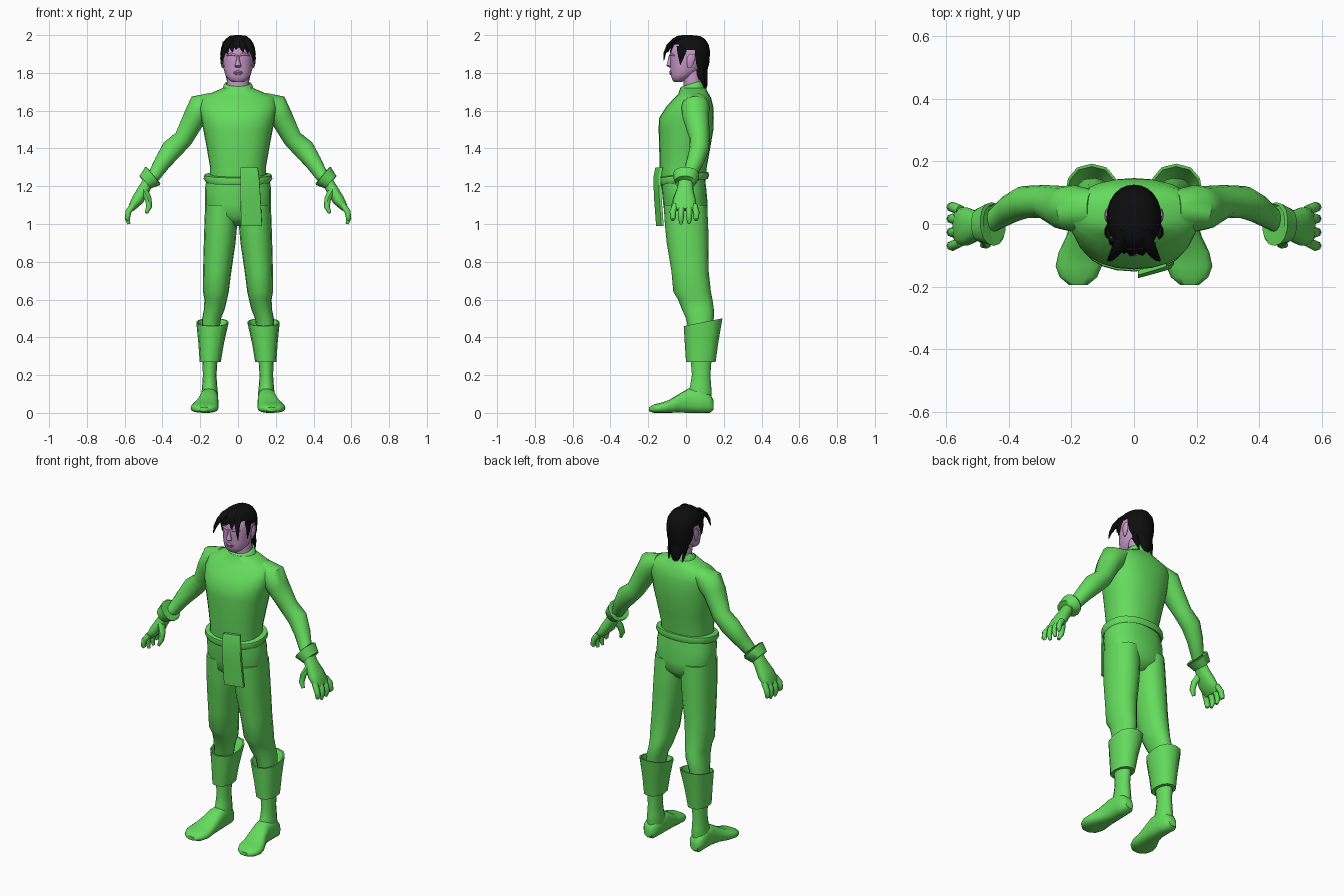
import bpy, bmesh, math
from mathutils import Vector as V


def material(name, rgb):
    m = bpy.data.materials.new(name)
    m.diffuse_color = (*rgb, 1)
    return m


GREEN = material("green cloth", (0.13, 0.72, 0.11))
SKIN = material("pink skin", (0.58, 0.32, 0.58))
BLACK = material("black hair", (0.004, 0.004, 0.004))


def spow(c, e):
    return math.copysign(abs(c) ** e, c)


def loft(name, rings, mat, n=16, p=2.0, mirror=False, caps=True, keep=None, angle=50):
    """Skin a list of (centre, u axis, v axis) superellipse rings."""
    bm = bmesh.new()
    loops = []
    for c, u, v in rings:
        loop = []
        for i in range(n):
            a = 2 * math.pi * i / n
            loop.append(bm.verts.new(c + u * spow(math.cos(a), 2 / p) + v * spow(math.sin(a), 2 / p)))
        loops.append(loop)
    for a, b in zip(loops, loops[1:]):
        for i in range(n):
            j = (i + 1) % n
            bm.faces.new((a[i], a[j], b[j], b[i]))
    if caps:
        bm.faces.new(loops[0])
        bm.faces.new(loops[-1])
    bmesh.ops.recalc_face_normals(bm, faces=bm.faces)
    if keep:
        cut = [f for f in bm.faces if not keep(f.calc_center_median())]
        bmesh.ops.delete(bm, geom=cut, context='FACES')
    me = bpy.data.meshes.new(name)
    bm.to_mesh(me)
    bm.free()
    me.materials.append(mat)
    ob = bpy.data.objects.new(name, me)
    bpy.context.collection.objects.link(ob)
    if mirror:
        ob.modifiers.new("mirror", 'MIRROR')
    bpy.context.view_layer.objects.active = ob
    ob.select_set(True)
    bpy.ops.object.shade_smooth_by_angle(angle=math.radians(angle))
    ob.select_set(False)
    return ob


def level(rows):
    """Rows of z, centre x, half width, front y, back y, optional tilt."""
    out = []
    for z, x, w, y0, y1, *t in rows:
        h = (y1 - y0) / 2
        out.append((V((x, (y0 + y1) / 2, z)), V((w, 0, 0)), V((0, h, h * (t[0] if t else 0)))))
    return out


def tube(rows, side=(0, 1, 0)):
    """Rows of x, y, z, radius along side, radius across it; rings follow the path."""
    pts = [V(r[:3]) for r in rows]
    out = []
    for i, r in enumerate(rows):
        t = (pts[min(i + 1, len(pts) - 1)] - pts[max(i - 1, 0)]).normalized()
        u = V(side)
        u = (u - t * u.dot(t)).normalized()
        out.append((pts[i], u * r[3], t.cross(u) * r[4]))
    return out


# Tunic body and collar
loft("tunic", level([(1.2, 0, .15, -.13, .1), (1.3, 0, .148, -.14, .11), (1.4, 0, .165, -.142, .128),
                     (1.5, 0, .184, -.145, .145), (1.56, 0, .195, -.143, .147), (1.62, 0, .208, -.105, .145),
                     (1.67, 0, .2, -.06, .132), (1.69, 0, .15, -.04, .12), (1.72, 0, .08, -.03, .105)]),
     GREEN, 24, 2.3)
loft("collar", level([(1.70, 0, .088, -.04, .108, .2), (1.74, 0, .074, -.03, .1, .3),
                      (1.745, 0, .064, -.02, .09, .3), (1.71, 0, .06, -.015, .085, .2)]), GREEN, caps=False)

# Trousers
loft("trouser_seat", level([(.99, 0, .06, -.06, .07), (1.04, 0, .155, -.112, .112), (1.1, 0, .176, -.12, .115),
                            (1.18, 0, .176, -.128, .108), (1.25, 0, .165, -.132, .1)]), GREEN, 20, 2.4)
loft("trouser_leg", level([(.40, .148, .045, .02, .13), (.5, .14, .05, 0, .147), (.55, .125, .055, -.022, .147),
                           (.6, .118, .06, -.042, .14), (.64, .117, .068, -.067, .132), (.75, .11, .075, -.077, .12),
                           (.9, .097, .084, -.102, .12), (1.0, .091, .087, -.112, .117),
                           (1.1, .088, .086, -.118, .112)]), GREEN, 16, 2.2, True)

# Belt with hanging sash
loft("belt", level([(1.235, 0, .15, -.13, .1, .1), (1.222, 0, .17, -.145, .115, .12), (1.24, 0, .182, -.152, .122, .12),
                    (1.26, 0, .178, -.15, .118, .12), (1.265, 0, .14, -.12, .1, .1)]), GREEN, 24, 2.3)
loft("sash", [(V((x, y, z)), V((w, .014, 0)), V((0, .008, 0))) for x, y, z, w in
              ((.058, -.142, 1.3, .046), (.062, -.152, 1.25, .05), (.066, -.15, 1.15, .053), (.072, -.138, .99, .056))],
     GREEN, 16, 8)

# Boots: turned-down cuff, shaft and foot
loft("boot_cuff", level([(.27, .147, .04, .02, .135), (.27, .147, .056, 0, .157), (.37, .142, .068, -.006, .172, .1),
                         (.48, .135, .086, -.012, .193, .2), (.48, .135, .079, -.005, .184, .2),
                         (.41, .14, .05, .01, .14, .1)]), GREEN, 12, 2.3, True)
loft("boot_shaft", level([(.05, .152, .042, 0, .13), (.1, .15, .044, .005, .138), (.14, .15, .04, .02, .135),
                          (.2, .15, .036, .03, .13), (.32, .148, .042, .02, .14)]), GREEN, 14, 2, True)
loft("boot_foot", [(V((x, y, (z0 + z1) / 2)), V((w, 0, 0)), V((0, 0, (z1 - z0) / 2))) for x, y, z0, z1, w in
                   ((.155, .145, .015, .07, .025), (.155, .125, 0, .1, .042), (.153, .07, 0, .13, .047),
                    (.153, .01, 0, .128, .049), (.16, -.04, .002, .098, .057), (.172, -.09, 0, .068, .069),
                    (.177, -.135, 0, .053, .074), (.178, -.17, 0, .045, .06), (.178, -.195, .008, .03, .03))],
     GREEN, 16, 2.6, True)

# Sleeves and flared wrist cuffs
loft("sleeve", tube([(.13, .05, 1.66, .06, .04), (.195, .05, 1.62, .075, .076), (.228, .052, 1.568, .07, .062),
                     (.288, .072, 1.453, .053, .052), (.35, .07, 1.395, .052, .058), (.397, .048, 1.33, .046, .046),
                     (.444, .015, 1.255, .036, .035), (.47, .0, 1.235, .034, .032)]), GREEN, 14, 2, True)
loft("wrist_cuff", tube([(.465, 0, 1.243, .035, .03), (.447, 0, 1.258, .064, .058), (.452, 0, 1.254, .07, .063),
                         (.492, -.004, 1.221, .055, .045), (.485, -.002, 1.225, .035, .03)]),
     GREEN, 14, 2.2, True, angle=70)

# Gloves: palm, four fingers and thumb
loft("glove_palm", tube([(.465, 0, 1.24, .035, .03), (.5, -.005, 1.18, .045, .032), (.53, -.008, 1.13, .06, .033),
                         (.56, -.008, 1.09, .062, .022), (.568, -.008, 1.075, .055, .014)]), GREEN, 14, 2.3, True)
for k, (y, tip) in enumerate(((-.058, 1.02), (-.022, 1.0), (.014, 1.003), (.045, 1.02))):
    s = y * 1.2
    loft(f"glove_finger_{k + 1}", tube([(.555, y, 1.1, .016, .017), (.58, s, 1.065, .017, .016),
                                        (.586, s, 1.03, .015, .014), (.578, s, tip, .008, .008)]),
         GREEN, 8, 2, True)
loft("glove_thumb", tube([(.5, -.025, 1.18, .025, .022), (.474, -.05, 1.13, .02, .018),
                          (.471, -.062, 1.09, .017, .015), (.485, -.068, 1.058, .009, .009)]), GREEN, 8, 2, True)

# Head, neck and facial features
loft("neck", level([(1.68, 0, .062, -.015, .09), (1.74, 0, .058, -.012, .085), (1.82, 0, .058, -.02, .085)]), SKIN)
loft("head", level([(1.752, 0, .03, -.064, -.02), (1.765, 0, .05, -.074, .0), (1.785, 0, .066, -.08, .04),
                    (1.82, 0, .076, -.084, .08), (1.86, 0, .08, -.083, .1), (1.89, 0, .081, -.086, .105),
                    (1.93, 0, .078, -.08, .105), (1.965, 0, .06, -.055, .09), (1.985, 0, .03, -.02, .05)]),
     SKIN, 18, 2.2)
loft("nose", level([(1.828, 0, .012, -.088, -.07), (1.838, 0, .018, -.104, -.07), (1.86, 0, .01, -.098, -.07),
                    (1.895, 0, .007, -.09, -.07)]), SKIN, 8)
loft("lips", level([(1.79, 0, .014, -.085, -.07), (1.797, 0, .024, -.09, -.06), (1.801, 0, .026, -.087, -.06),
                    (1.806, 0, .022, -.091, -.06), (1.812, 0, .01, -.086, -.06)]), SKIN, 10)
loft("brow", tube([(.008, -.084, 1.893, .005, .005), (.035, -.08, 1.9, .007, .007), (.06, -.063, 1.893, .004, .004)]),
     SKIN, 8, 2, True)
loft("ear", level([(1.825, .08, .005, .01, .025), (1.845, .083, .008, .005, .04), (1.88, .087, .008, .005, .05),
                   (1.9, .086, .004, .02, .045)]), SKIN, 8, 2, True)


# Hair cap cut open around the face and ears
def hairline(c):
    if c.y > .055:
        return True
    return c.z > (1.935 if c.y < -.03 else 1.905)


loft("hair_cap", level([(1.765, 0, .045, .03, .105), (1.80, 0, .065, .0, .11), (1.85, 0, .084, -.07, .123),
                        (1.89, 0, .088, -.088, .126), (1.92, 0, .088, -.092, .126), (1.95, 0, .084, -.088, .12),
                        (1.98, 0, .066, -.07, .1), (1.995, 0, .042, -.048, .075), (2.0, 0, .015, -.02, .03)]),
     BLACK, 24, 2.1, keep=hairline)

# Front fringe spikes
for k, (x, y, tx, tz) in enumerate(((-.062, -.062, -.056, 1.90), (-.034, -.082, -.03, 1.912), (-.006, -.09, -.012, 1.925),
                                    (.022, -.088, .028, 1.908), (.05, -.072, .052, 1.902))):
    loft(f"fringe_spike_{k + 1}", tube([(x, y + .012, 1.965, .02, .008), (x, y - .003, 1.94, .017, .007),
                                        (tx, y - .012, tz, .002, .002)], (1, 0, 0)), BLACK, 6)
# Side locks, long forward strands and nape locks
loft("side_lock", tube([(.08, -.02, 1.94, .03, .009), (.088, -.025, 1.9, .02, .007), (.084, -.03, 1.845, .002, .002)]),
     BLACK, 6, 2, True)
loft("forward_strand", tube([(.03, -.02, 1.985, .022, .014), (.045, -.065, 1.972, .022, .012),
                             (.062, -.095, 1.942, .017, .01), (.075, -.112, 1.905, .01, .007),
                             (.083, -.118, 1.865, .002, .002)], (1, 0, 0)), BLACK, 8, 2, True)
loft("nape_tail", tube([(0, .085, 1.82, .05, .03), (0, .09, 1.775, .042, .025), (0, .1, 1.74, .03, .016),
                        (0, .095, 1.685, .005, .004)], (1, 0, 0)), BLACK, 10)
loft("nape_lock", tube([(.05, .07, 1.82, .015, .02), (.05, .085, 1.77, .012, .014), (.045, .1, 1.715, .002, .002)],
                       (1, 0, 0)), BLACK, 6, 2, True)
